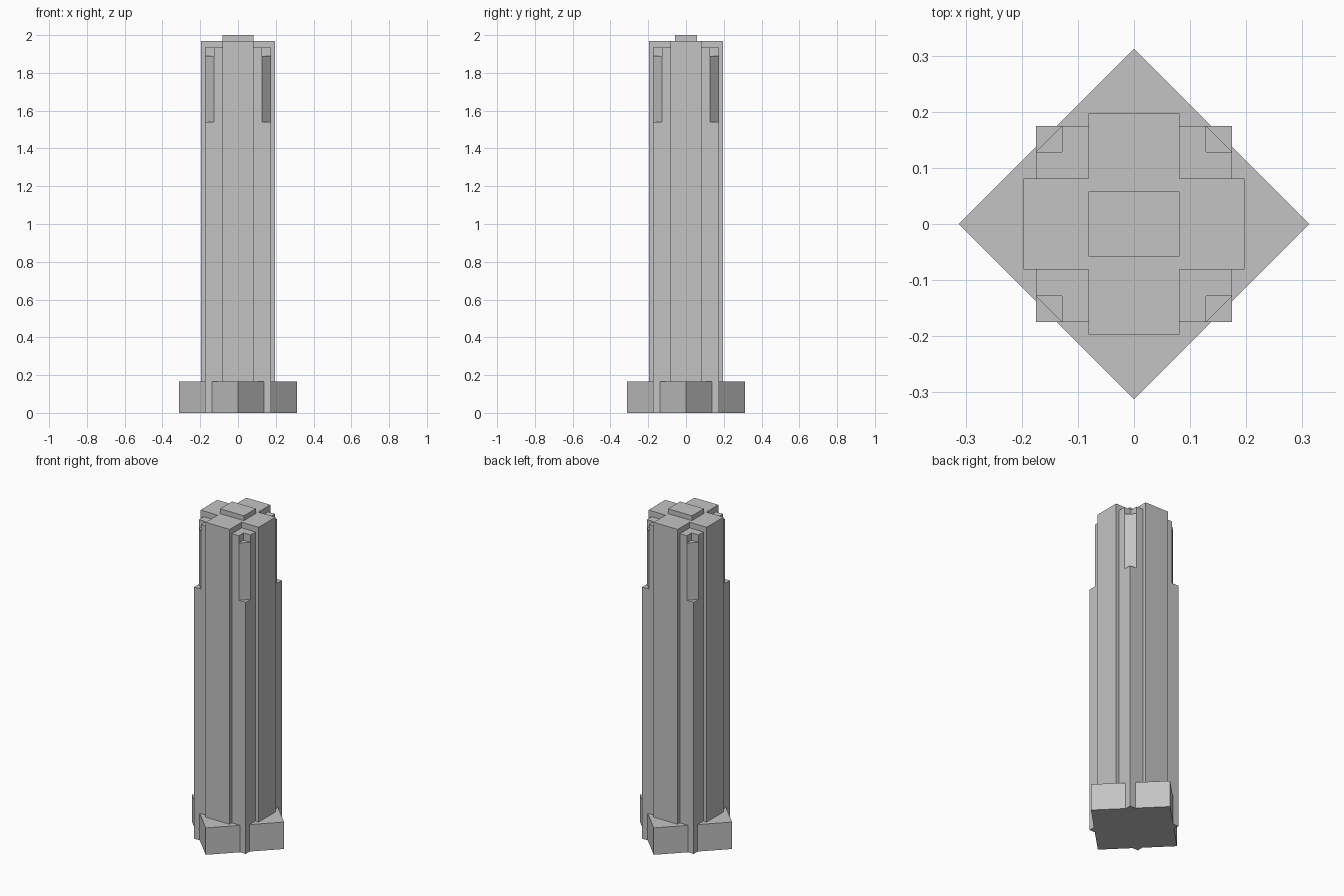
import bpy
import bmesh
from math import sqrt

cube = bpy.data.objects.get("Cube")
if cube:
    bpy.data.objects.remove(cube, do_unlink=True)

# One plain stone colour
stone = bpy.data.materials.new("grey stone")
stone.use_nodes = True
stone.diffuse_color = (0.55, 0.55, 0.55, 1)
stone.node_tree.nodes["Principled BSDF"].inputs["Base Color"].default_value = stone.diffuse_color


def prism(name, sections):
    """Stack of flat-sided prisms, each given as (outline, bottom, top)."""
    bm = bmesh.new()
    for outline, z0, z1 in sections:
        face = bm.faces.new([bm.verts.new((x, y, z0)) for x, y in outline])
        grown = bmesh.ops.extrude_face_region(bm, geom=[face], use_keep_orig=True)
        top = [g for g in grown["geom"] if isinstance(g, bmesh.types.BMVert)]
        bmesh.ops.translate(bm, verts=top, vec=(0, 0, z1 - z0))
    bmesh.ops.recalc_face_normals(bm, faces=bm.faces)
    mesh = bpy.data.meshes.new(name)
    bm.to_mesh(mesh)
    bm.free()
    mesh.materials.append(stone)
    obj = bpy.data.objects.new(name, mesh)
    bpy.context.collection.objects.link(obj)
    return obj


def rect(hx, hy):
    return [(-hx, -hy), (hx, -hy), (hx, hy), (-hx, hy)]


ARM, REACH = 0.081, 0.197        # half width and length of the cross arms
CORNER, NOTCH = 0.175, 0.128     # outer and notched corner lines
BASE, BASE_TOP = 0.312, 0.165
LEDGE, SILL, SHOULDER, ROOF = 1.54, 1.89, 1.935, 1.97

# Diamond-shaped podium
prism("podium", [([(BASE, 0), (0, BASE), (-BASE, 0), (0, -BASE)], 0, BASE_TOP)])

# Cross-shaped main shaft
a, r = ARM, REACH
cross = [(a, -r), (a, -a), (r, -a), (r, a), (a, a), (a, r),
         (-a, r), (-a, a), (-r, a), (-r, -a), (-a, -a), (-a, -r)]
prism("main_shaft", [(cross, 0, ROOF)])

# Rooftop block
prism("roof_block", [(rect(ARM, 0.058), ROOF, 2.0)])

# Corner piers: square below, chamfered above the ledge, notched at the top
c, n = CORNER, NOTCH
for side, sx in (("left", 1), ("right", -1)):
    for end, sy in (("back", 1), ("front", -1)):
        square = [(a, a), (c, a), (c, c), (a, c)]
        chamfer = [(a, a), (c, a), (c, n), (n, c), (a, c)]
        notched = [(a, a), (c, a), (c, n), (n, n), (n, c), (a, c)]
        steps = [(square, 0, LEDGE), (chamfer, LEDGE, SILL), (notched, SILL, SHOULDER)]
        prism(f"corner_pier_{end}_{side}",
              [([(x * sx, y * sy) for x, y in o], z0, z1) for o, z0, z1 in steps])
